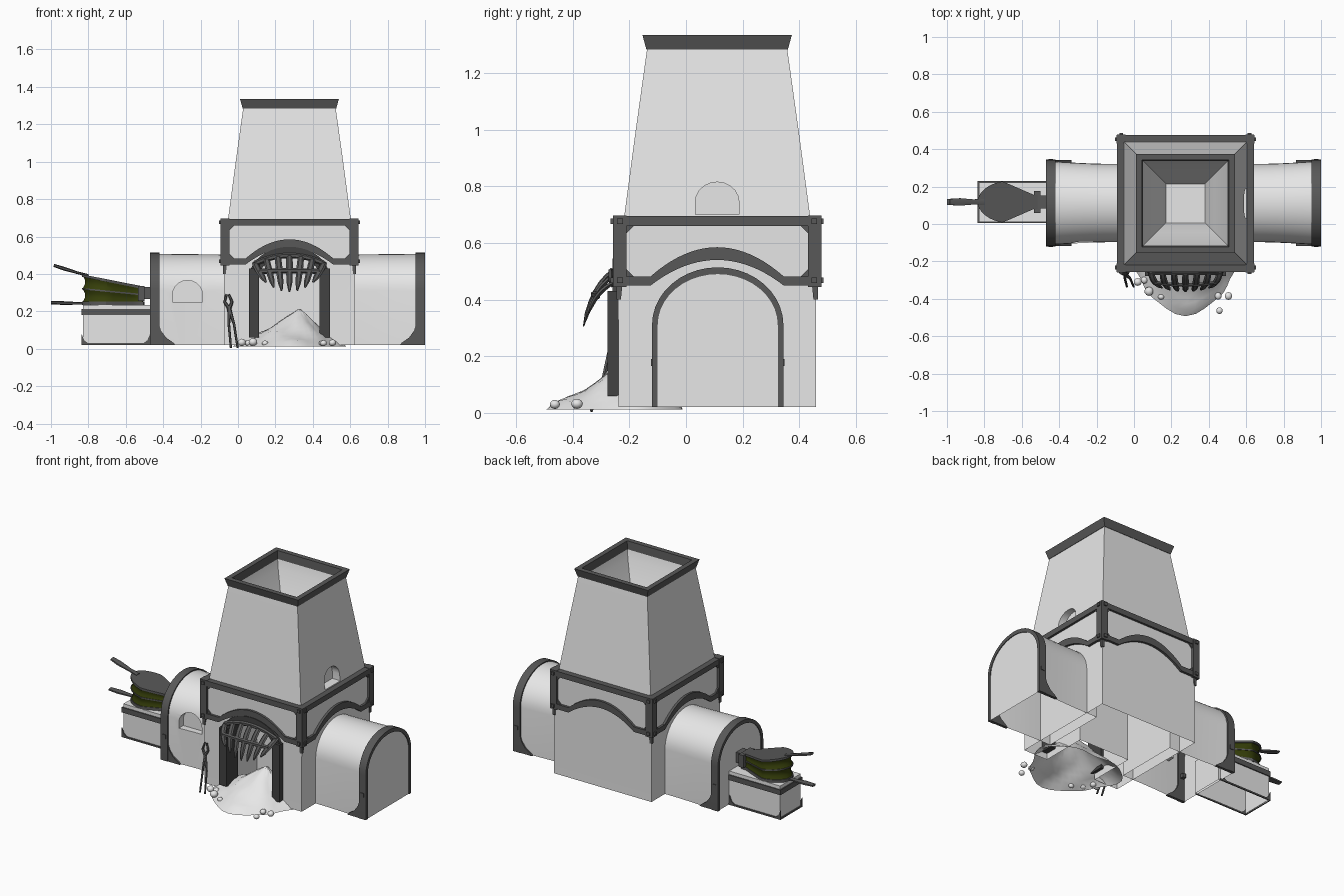
import bpy, bmesh, math, random
from mathutils import Vector

if "Cube" in bpy.data.objects:
    bpy.data.objects.remove(bpy.data.objects["Cube"])

random.seed(4)
CX, CY = 0.275, 0.11          # tower centre


def material(name, r, g, b):
    m = bpy.data.materials.new(name)
    m.diffuse_color = (r, g, b, 1)
    m.use_nodes = True
    m.node_tree.nodes["Principled BSDF"].inputs["Base Color"].default_value = m.diffuse_color
    return m


STONE = material("pale stone", 0.83, 0.83, 0.83)
IRON = material("dark iron", 0.098, 0.098, 0.098)
SOOT = material("sooty iron", 0.055, 0.055, 0.055)
GREEN = material("olive leather", 0.037, 0.05, 0.003)


def loft(name, rings, mat):
    """Closed solid skinned over rings with equal point counts."""
    bm = bmesh.new()
    vs = [[bm.verts.new(p) for p in r] for r in rings]
    n = len(rings[0])
    for a, b in zip(vs, vs[1:]):
        for i in range(n):
            j = (i + 1) % n
            bm.faces.new((a[i], a[j], b[j], b[i]))
    bm.faces.new(vs[0])
    bm.faces.new(vs[-1])
    bmesh.ops.recalc_face_normals(bm, faces=bm.faces)
    me = bpy.data.meshes.new(name)
    bm.to_mesh(me)
    bm.free()
    me.materials.append(mat)
    ob = bpy.data.objects.new(name, me)
    bpy.context.collection.objects.link(ob)
    return ob


def open_bottom(ob, z=0.03):
    """Remove the downward faces at ground level: these parts are open shells."""
    bm = bmesh.new()
    bm.from_mesh(ob.data)
    bmesh.ops.delete(bm, geom=[f for f in bm.faces if all(v.co.z < z for v in f.verts) and f.normal.z < -0.9],
                     context='FACES')
    bm.to_mesh(ob.data)
    bm.free()


def box(name, x0, x1, y0, y1, z0, z1, mat):
    return loft(name, [[(x0, y0, z), (x1, y0, z), (x1, y1, z), (x0, y1, z)] for z in (z0, z1)], mat)


def square(h, z):
    return [(CX + a * h, CY + b * h, z) for a, b in ((-1, -1), (1, -1), (1, 1), (-1, 1))]


def arch(w, z0, spring, top, n=20):
    """Open outline (u, z): up one side, over the arch, down the other."""
    mid = [(-w * math.cos(math.pi * i / n), spring + (top - spring) * math.sin(math.pi * i / n))
           for i in range(n + 1)]
    return [(-w, z0)] + mid + [(w, z0)]


def ribbon(name, outer, inner, d0, d1, place, mat):
    """Band between two outlines, with depth from d0 to d1."""
    return loft(name, [[place(o[0], d0, o[1]), place(o[0], d1, o[1]), place(i[0], d1, i[1]),
                        place(i[0], d0, i[1])] for o, i in zip(outer, inner)], mat)


def prism(name, outline, d0, d1, place, mat):
    return loft(name, [[place(u, d, z) for u, z in outline] for d in (d0, d1)], mat)


def rod(name, pts, radii, mat, flat=1.0, n=6):
    pts = [Vector(p) for p in pts]
    rings = []
    for i, p in enumerate(pts):
        t = (pts[min(i + 1, len(pts) - 1)] - pts[max(i - 1, 0)]).normalized()
        ref = Vector((1, 0, 0)) if abs(t.x) < 0.8 else Vector((0, 0, 1))
        b = t.cross(ref).normalized()
        a = b.cross(t)
        rings.append([p + radii[i] * (a * math.cos(2 * math.pi * k / n) + b * flat * math.sin(2 * math.pi * k / n))
                      for k in range(n)])
    return loft(name, rings, mat)


def cut(ob, cutter):
    m = ob.modifiers.new("cut", 'BOOLEAN')
    m.object, m.solver = cutter, 'EXACT'
    bpy.context.view_layer.objects.active = ob
    bpy.ops.object.modifier_apply(modifier=m.name)
    bpy.data.objects.remove(cutter)


def side(k):
    """Placement on tower side k: u along the wall, d outward from the centre."""
    c, s = round(math.cos(k * math.pi / 2)), round(math.sin(k * math.pi / 2))
    return lambda u, d, z: (CX + u * c + d * s, CY + u * s - d * c, z)


def along_x(u, d, z):
    return (d, 0.112 + u, z)


# Tower base with the furnace mouth
base = loft("tower_base", [square(0.349, 0.02), square(0.349, 0.3), square(0.352, 0.685)], STONE)
cut(base, prism("mouth_cutter", arch(0.18, -0.05, 0.36, 0.52), 0.05, 0.5, side(0), STONE))
open_bottom(base)

# Chimney with funnel inside and flared rim
chimney = loft("chimney", [square(0.33, 0.68), square(0.29, 0.98), square(0.247, 1.288), square(0.228, 1.288),
                           square(0.215, 1.23), square(0.155, 1.1), square(0.105, 0.95)], STONE)
cut(chimney, prism("niche_cutter", arch(0.077, 0.70, 0.745, 0.815, 10), 0.27, 0.45, side(1), STONE))
rim = [(0.25, 1.284), (0.264, 1.335), (0.232, 1.335), (0.226, 1.284)]
for k in range(4):
    loft("chimney_rim", [[side(k)(e * h, h, z) for h, z in rim] for e in (-1, 1)], IRON)

# Iron frame on all four tower sides
for k in range(4):
    P = side(k)
    H = 0.366
    prism("frame_top_bar", [(-H, 0.66), (H, 0.66), (H, 0.695), (-H, 0.695)], 0.33, H, P, IRON)
    us = [-0.235 + 0.47 * i / 20 for i in range(21)]
    low = [(-H, 0.45)] + [(u, 0.45 + 0.09 * (1 - (u / 0.235) ** 2)) for u in us] + [(H, 0.45)]
    high = [(-H, 0.482)] + [(u, 0.482 + 0.103 * (1 - (u / 0.235) ** 2)) for u in us] + [(H, 0.482)]
    ribbon("frame_arch_bar", high, low, 0.335, H, P, IRON)
    for s in (-1, 1):
        prism("frame_post", [(s * 0.32, 0.445), (s * H, 0.445), (s * H, 0.697), (s * 0.32, 0.697)],
              0.32, H + 0.002, P, IRON)
        prism("post_tail", [(s * 0.34, 0.40), (s * 0.356, 0.40), (s * 0.356, 0.45), (s * 0.335, 0.45)],
              0.34, 0.356, P, IRON)
        for z, dz in ((0.66, -0.025), (0.482, 0.025)):
            prism("corner_gusset", [(s * 0.32, z), (s * 0.295, z), (s * 0.32, z + dz)], 0.345, 0.36, P, IRON)
        for z in (0.468, 0.677):
            prism("frame_stud", [(s * 0.333, z - 0.01), (s * 0.353, z - 0.01), (s * 0.353, z + 0.01),
                                 (s * 0.333, z + 0.01)], 0.36, 0.376, P, IRON)

# Sooty arch lining the furnace mouth, with deeper jambs
ribbon("mouth_arch", arch(0.215, 0.06, 0.38, 0.545), arch(0.162, 0.06, 0.38, 0.5), 0.27, 0.37, side(0), SOOT)
for s in (-1, 1):
    prism("mouth_jamb", [(s * 0.162, 0.06), (s * 0.216, 0.06), (s * 0.216, 0.43), (s * 0.162, 0.43)],
          0.3, 0.388, side(0), SOOT)

# Raised grate over the mouth
def grate(s, t):
    a = Vector((CX + 0.185 * s, -0.255, 0.505 - 0.045 * s * s))
    c = Vector((CX + 0.125 * s, -0.362 + 0.02 * s * s, 0.305 + 0.05 * s * s))
    m = Vector((CX + 0.175 * s, -0.333 + 0.015 * s * s, 0.45 - 0.02 * s * s))
    return a * (1 - t) ** 2 + m * 2 * t * (1 - t) + c * t * t


for i in range(-3, 4):
    rod("grate_bar", [grate(i / 3, t / 6) for t in range(7)],
        [0.014, 0.017, 0.018, 0.018, 0.017, 0.015, 0.005], IRON, 0.5)
for t in (0.06, 0.55):
    rod("grate_band", [grate(i / 6, t) for i in range(-6, 7)], [0.014] * 13, IRON, 0.8)

# Side vaults with end rings and foot braces
for name, x_end, x_in, s in (("left", -0.465, 0.0, -1), ("right", 0.995, 0.55, 1)):
    rings = []
    for i in range(7):
        t = i / 6
        w = 0.225 - 0.016 * math.sin(min(t * 1.25, 1) * math.pi / 2)
        x = x_end + (x_in - x_end) * t
        rings.append([along_x(u, x, z) for u, z in arch(w, 0.02, 0.31, 0.508 - 0.005 * t)])
    vault = loft(name + "_vault", rings, STONE)
    if s < 0:
        cut(vault, prism("niche_cutter", [(u - 0.27 - CX, z) for u, z in arch(0.08, 0.25, 0.29, 0.365, 10)],
                         0.17, 0.4, side(0), STONE))
    open_bottom(vault)
    ribbon(name + "_vault_ring", arch(0.232, 0.02, 0.31, 0.514), arch(0.212, 0.02, 0.31, 0.49),
           x_end + s * 0.005, x_end - s * 0.045, along_x, IRON)
    for f in (-1, 1):
        y = 0.112 + f * 0.212
        foot = [(0, 0.02), (0.135, 0.02), (0.125, 0.032), (0.085, 0.06), (0.06, 0.095), (0.045, 0.14), (0, 0.14)]
        loft(name + "_foot_brace", [[(x_end + s * 0.005 - s * a, y + f * e, z) for a, z in foot]
                                    for e in (0, 0.017)], IRON)
        box("ring_stud", x_end - 0.012 - s * 0.02, x_end + 0.012 - s * 0.02, y - 0.024, y + 0.024, 0.165, 0.19, IRON)

# Bellows stand with iron bands
open_bottom(box("bellows_stand", -0.83, -0.45, 0.012, 0.222, 0.02, 0.235, STONE))
for z0, z1 in ((0.18, 0.213), (0.02, 0.03)):
    for y in (0.005, 0.222):
        box("stand_band", -0.837, -0.46, y, y + 0.007, z0, z1, IRON)
    box("stand_end_band", -0.837, -0.83, 0.005, 0.229, z0, z1, IRON)
for y in (0.005, 0.222):
    for x, s in ((-0.837, 1), (-0.47, -1)):
        loft("stand_bracket", [[(x, e, 0.02), (x + s * 0.05, e, 0.02), (x + s * 0.015, e, 0.045), (x, e, 0.08)]
                               for e in (y, y + 0.007)], IRON)

# Bellows: folded leather between two teardrop boards
def bellows_ring(scale, t, lift=0.0):
    pts = []
    for i in range(28):
        a = 2 * math.pi * i / 28
        u = 0.5 - 0.5 * math.cos(a)
        w = 0.112 * (math.sin(a) if u < 0.4 else math.copysign(0.98 - 0.65 * min(1, (u - 0.4) / 0.5), math.sin(a)))
        if i == 14:
            w = 0
        z = 0.25 + t * (0.142 - 0.066 * u) + lift
        pts.append((-0.67 + (0.335 * u - 0.165) * scale, 0.118 + w * scale, z))
    return pts


loft("bellows_leather", [bellows_ring(s, k / 6) for k, s in enumerate((0.97, 0.9, 0.9, 0.98, 0.9, 0.9, 0.97))], GREEN)
loft("bellows_fold_rib", [bellows_ring(1.0, 0.5, e) for e in (-0.004, 0.004)], IRON)
loft("bellows_lower_board", [bellows_ring(1.0, 0, e) for e in (-0.015, 0.003)], IRON)
loft("bellows_upper_board", [bellows_ring(1.0, 1, e) for e in (-0.008, 0.006)], IRON)
rod("upper_handle", [(-0.80, 0.118, 0.391), (-0.86, 0.118, 0.407), (-0.93, 0.118, 0.428), (-0.985, 0.118, 0.446)],
    [0.008, 0.007, 0.01, 0.008], IRON, 2.3)
rod("lower_handle", [(-0.80, 0.118, 0.243), (-0.86, 0.118, 0.243), (-0.93, 0.118, 0.244), (-1.0, 0.118, 0.246)],
    [0.008, 0.007, 0.01, 0.008], IRON, 2.3)
box("nozzle_block", -0.535, -0.5, 0.06, 0.176, 0.255, 0.335, IRON)
box("nozzle", -0.51, -0.45, 0.083, 0.153, 0.265, 0.33, IRON)

# Ash heap spilling out of the mouth
rings = []
for r in range(11):
    f = 1 - r / 10 * 0.97
    ring = []
    for i in range(36):
        a = 2 * math.pi * i / 36
        wob = 1 + (0.11 * math.cos(3 * (a + math.pi / 2)) + 0.03 * math.sin(7 * a + r * 0.3)) * f
        x = CX + 0.055 * (1 - f) + 0.285 * f * wob * math.cos(a)
        y = -0.225 + 0.05 * (1 - f) + 0.235 * f * wob * math.sin(a)
        h = 0.022 + 0.195 * (1 - f) ** 1.2 + 0.008 * math.sin(4 * a + r) * f + random.uniform(-0.003, 0.003)
        ring.append((x, y, 0.012 if r == 0 else h))
    rings.append(ring)
open_bottom(loft("ash_heap", rings, STONE), 0.0125)

# Loose rocks
for x, y, r in ((0.02, -0.31, 0.022), (0.08, -0.36, 0.024), (0.145, -0.39, 0.017),
                (0.505, -0.385, 0.02), (0.45, -0.385, 0.018), (0.457, -0.463, 0.018), (0.055, -0.30, 0.018)):
    bpy.ops.mesh.primitive_ico_sphere_add(subdivisions=2, radius=r, location=(x, y, r + 0.012))
    rock = bpy.context.object
    rock.name = "loose_rock"
    rock.scale = (1, random.uniform(0.8, 1.1), 0.9)
    rock.data.materials.append(STONE)

# Tongs leaning against the front wall
for s in (-1, 1):
    rod("tongs_arm", [(-0.02 + s * 0.018, -0.335, 0.005), (-0.035 + s * 0.014, -0.29, 0.13), (-0.047, -0.268, 0.215),
                      (-0.052 - s * 0.02, -0.26, 0.25), (-0.055 - s * 0.006, -0.25, 0.29)],
        [0.006, 0.007, 0.011, 0.008, 0.006], IRON)

# Smooth curved surfaces, keep hard edges
bpy.ops.object.select_all(action='SELECT')
bpy.context.view_layer.objects.active = base
bpy.ops.object.shade_smooth_by_angle(angle=math.radians(32))
